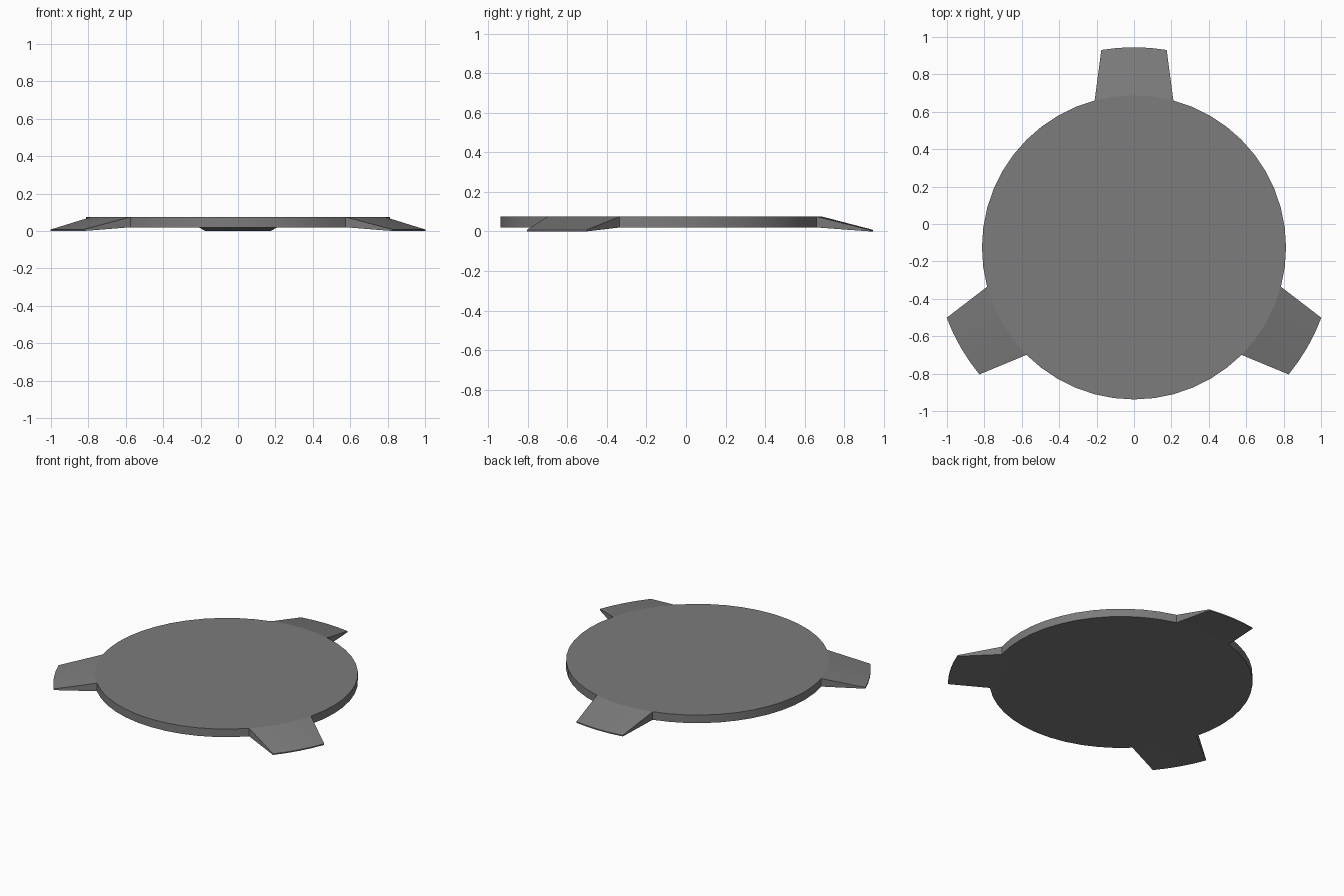
import bpy, bmesh
from math import sin, cos, radians

if "Cube" in bpy.data.objects:
    bpy.data.objects.remove(bpy.data.objects["Cube"])

CY = -0.125                 # disc centre in y
R, R_TIP = 0.813, 1.07      # disc radius, tab tip radius
Z_BOT, Z_TOP = 0.02, 0.075  # disc faces
TIP_BOT, TIP_TOP = 0.0, 0.008
N = 48                      # sides of the disc
STEP = 360 / N
SPAN = 4                    # disc sides covered by one tab
TIP_HALF = 9.4              # half angle of a tab at its tip

grey = bpy.data.materials.new("grey")
grey.diffuse_color = (0.2, 0.2, 0.2, 1)
grey.use_nodes = True
grey.node_tree.nodes["Principled BSDF"].inputs["Base Color"].default_value = grey.diffuse_color

bm = bmesh.new()


def point(r, deg, z):
    a = radians(deg)
    return bm.verts.new((r * cos(a), CY + r * sin(a), z))


# flat round plate
top = [point(R, i * STEP, Z_TOP) for i in range(N)]
bot = [point(R, i * STEP, Z_BOT) for i in range(N)]
bm.faces.new(top)
bm.faces.new(bot[::-1])

# three sloping tabs growing out of the rim
covered = set()
for centre in (90, 210, 330):
    first = round(centre / STEP) - SPAN // 2
    ids = [(first + k) % N for k in range(SPAN + 1)]
    covered.update(ids[:-1])
    angles = [centre + TIP_HALF * (2 * k / SPAN - 1) for k in range(SPAN + 1)]
    tip_top = [point(R_TIP, a, TIP_TOP) for a in angles]
    tip_bot = [point(R_TIP, a, TIP_BOT) for a in angles]
    for k in range(SPAN):
        i, j = ids[k], ids[k + 1]
        bm.faces.new((top[i], tip_top[k], tip_top[k + 1], top[j]))
        bm.faces.new((bot[j], tip_bot[k + 1], tip_bot[k], bot[i]))
        bm.faces.new((tip_bot[k], tip_bot[k + 1], tip_top[k + 1], tip_top[k]))
    a, b = ids[0], ids[-1]
    bm.faces.new((bot[a], tip_bot[0], tip_top[0], top[a]))
    bm.faces.new((top[b], tip_top[-1], tip_bot[-1], bot[b]))

# plate edge between the tabs
for i in range(N):
    if i not in covered:
        j = (i + 1) % N
        bm.faces.new((bot[i], bot[j], top[j], top[i]))

bmesh.ops.recalc_face_normals(bm, faces=bm.faces[:])
mesh = bpy.data.meshes.new("tabbed_disc")
bm.to_mesh(mesh)
bm.free()
mesh.materials.append(grey)
disc = bpy.data.objects.new("tabbed_disc", mesh)
bpy.context.collection.objects.link(disc)

# soft rim, sharp edges
bpy.context.view_layer.objects.active = disc
disc.select_set(True)
bpy.ops.object.shade_smooth_by_angle(angle=radians(10))
